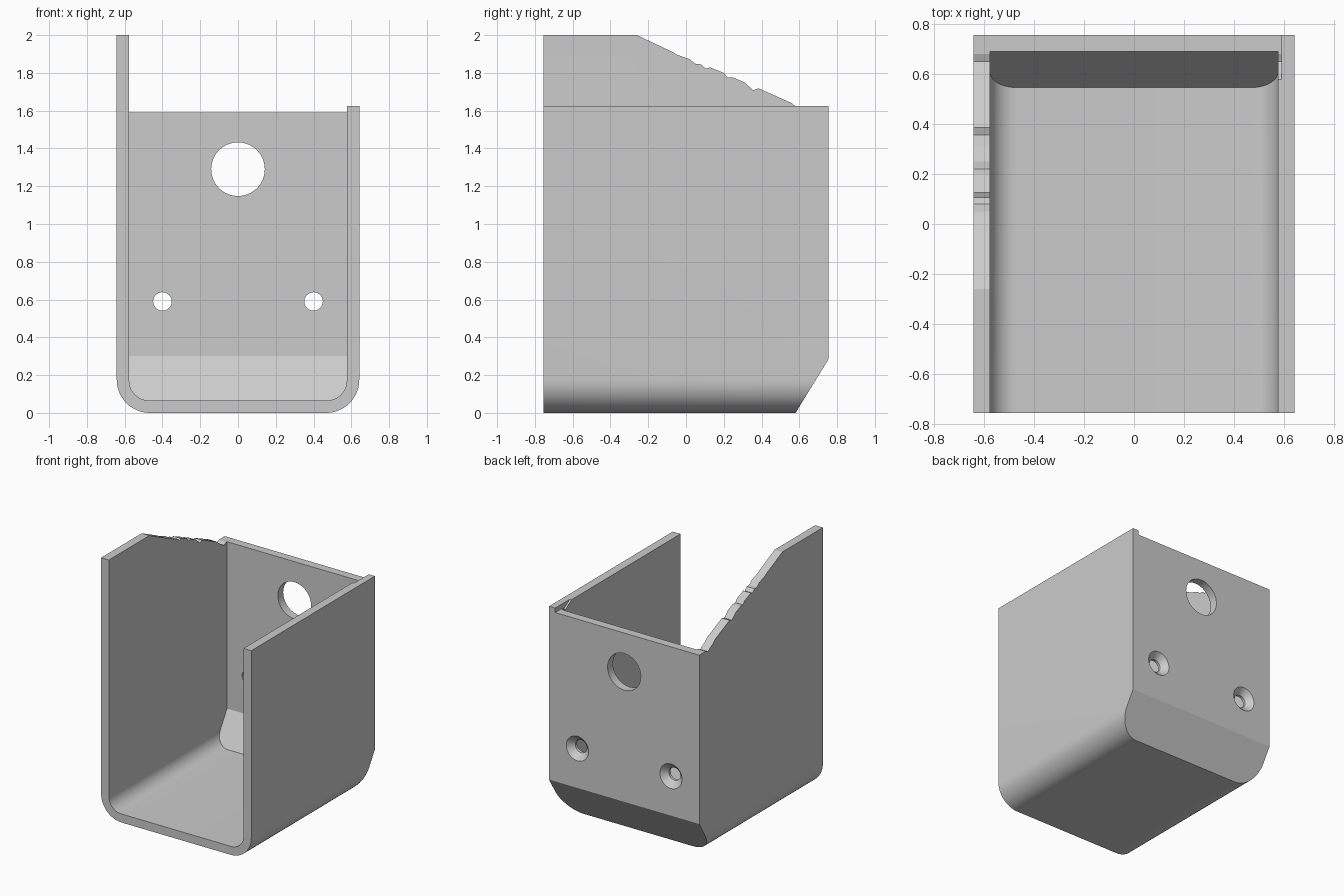
import bpy, bmesh
from math import pi, sin, cos, radians
from mathutils import Vector

old = bpy.data.objects.get("Cube")
if old:
    bpy.data.objects.remove(old, do_unlink=True)

HALF_W, HALF_D, WALL = 0.642, 0.755, 0.066
BACK_TOP, SIDE_TOP = 1.59, 1.625

grey = bpy.data.materials.new("plain grey")
grey.use_nodes = True
grey.diffuse_color = (0.6, 0.6, 0.6, 1)
grey.node_tree.nodes["Principled BSDF"].inputs["Base Color"].default_value = (0.6, 0.6, 0.6, 1)


def finish(name, bm):
    bmesh.ops.recalc_face_normals(bm, faces=bm.faces)
    mesh = bpy.data.meshes.new(name)
    bm.to_mesh(mesh)
    bm.free()
    mesh.materials.append(grey)
    obj = bpy.data.objects.new(name, mesh)
    bpy.context.collection.objects.link(obj)
    return obj


def extrude(points, direction):
    bm = bmesh.new()
    face = bm.faces.new([bm.verts.new(p) for p in points])
    ext = bmesh.ops.extrude_face_region(bm, geom=[face])
    verts = [v for v in ext["geom"] if isinstance(v, bmesh.types.BMVert)]
    bmesh.ops.translate(bm, verts=verts, vec=direction)
    return bm


def trough(name, half, floor, radius, top, y0, y1, chamfer):
    """Round-bottomed block whose lower back edge is sliced off at a slant."""
    arc = [(half - radius + radius * sin(a), floor + radius - radius * cos(a))
           for a in (pi / 2 * i / 12 for i in range(13))]
    right = arc + [(half, top)]
    outline = right + [(-x, z) for x, z in reversed(right)]
    bm = extrude([(x, y0, z) for x, z in outline], (0, y1 - y0, 0))
    (ya, za), (yb, zb) = chamfer
    cut = bmesh.ops.bisect_plane(bm, geom=bm.verts[:] + bm.edges[:] + bm.faces[:],
                                 plane_co=(0, ya, za),
                                 plane_no=Vector((0, zb - za, ya - yb)).normalized(),
                                 clear_outer=True)
    edges = [e for e in cut["geom_cut"] if isinstance(e, bmesh.types.BMEdge)]
    bmesh.ops.contextual_create(bm, geom=edges)
    return finish(name, bm)


def hole(name, x, z, rings):
    """Turned cutter along y, given as (y, radius) rings."""
    bm = bmesh.new()
    n = 40
    loops = [[bm.verts.new((x + r * cos(2 * pi * i / n), y, z + r * sin(2 * pi * i / n)))
              for i in range(n)] for y, r in rings]
    for a, b in zip(loops, loops[1:]):
        for i in range(n):
            j = (i + 1) % n
            bm.faces.new((a[i], a[j], b[j], b[i]))
    bm.faces.new(loops[0])
    bm.faces.new(loops[-1])
    return finish(name, bm)


# Outer shell
bracket = trough("bracket", HALF_W, 0, 0.175, 2, -HALF_D, HALF_D,
                 ((0.58, 0), (HALF_D, 0.285)))

# Inside of the channel
cutters = [trough("cavity", HALF_W - WALL, WALL, 0.105, 2.3, -1, HALF_D - WALL,
                  ((0.545, WALL), (HALF_D - WALL, 0.3)))]

# Ragged slope of the tall wall, running on into the back wall's top
ragged = [(-0.26, 2), (-0.07, 1.91), (-0.05, 1.897), (0.02, 1.872), (0.05, 1.848),
          (0.08, 1.845), (0.105, 1.822), (0.125, 1.83), (0.2, 1.8), (0.22, 1.775),
          (0.25, 1.775), (0.31, 1.75), (0.355, 1.708), (0.385, 1.718), (0.56, 1.64),
          (0.59, 1.615), (0.65, 1.578), (0.68, BACK_TOP), (1, BACK_TOP), (1, 2.2), (-0.26, 2.2)]
cutters.append(finish("slope_cutter", extrude([(-1, y, z) for y, z in ragged], (1.59, 0, 0))))

# Lower top of the left wall
low = [(0.3, -1, SIDE_TOP), (1, -1, SIDE_TOP), (1, -1, 2.4), (0.3, -1, 2.4)]
cutters.append(finish("left_wall_cutter", extrude(low, (0, 2, 0))))

# Large hole and two countersunk screw holes in the back wall
cutters.append(hole("cable_hole", 0, 1.29, [(0.6, 0.142), (0.9, 0.142)]))
for x in (-0.4, 0.4):
    cutters.append(hole("screw_hole", x, 0.59,
                        [(0.6, 0.049), (0.71, 0.049), (HALF_D, 0.095), (0.8, 0.095)]))

bpy.ops.object.select_all(action="DESELECT")
bpy.context.view_layer.objects.active = bracket
bracket.select_set(True)
for c in cutters:
    c.hide_render = True
    mod = bracket.modifiers.new(c.name, "BOOLEAN")
    mod.operation, mod.solver, mod.object = "DIFFERENCE", "EXACT", c
    bpy.ops.object.modifier_apply(modifier=mod.name)
    bpy.data.objects.remove(c, do_unlink=True)

bpy.ops.object.shade_smooth_by_angle(angle=radians(20))
